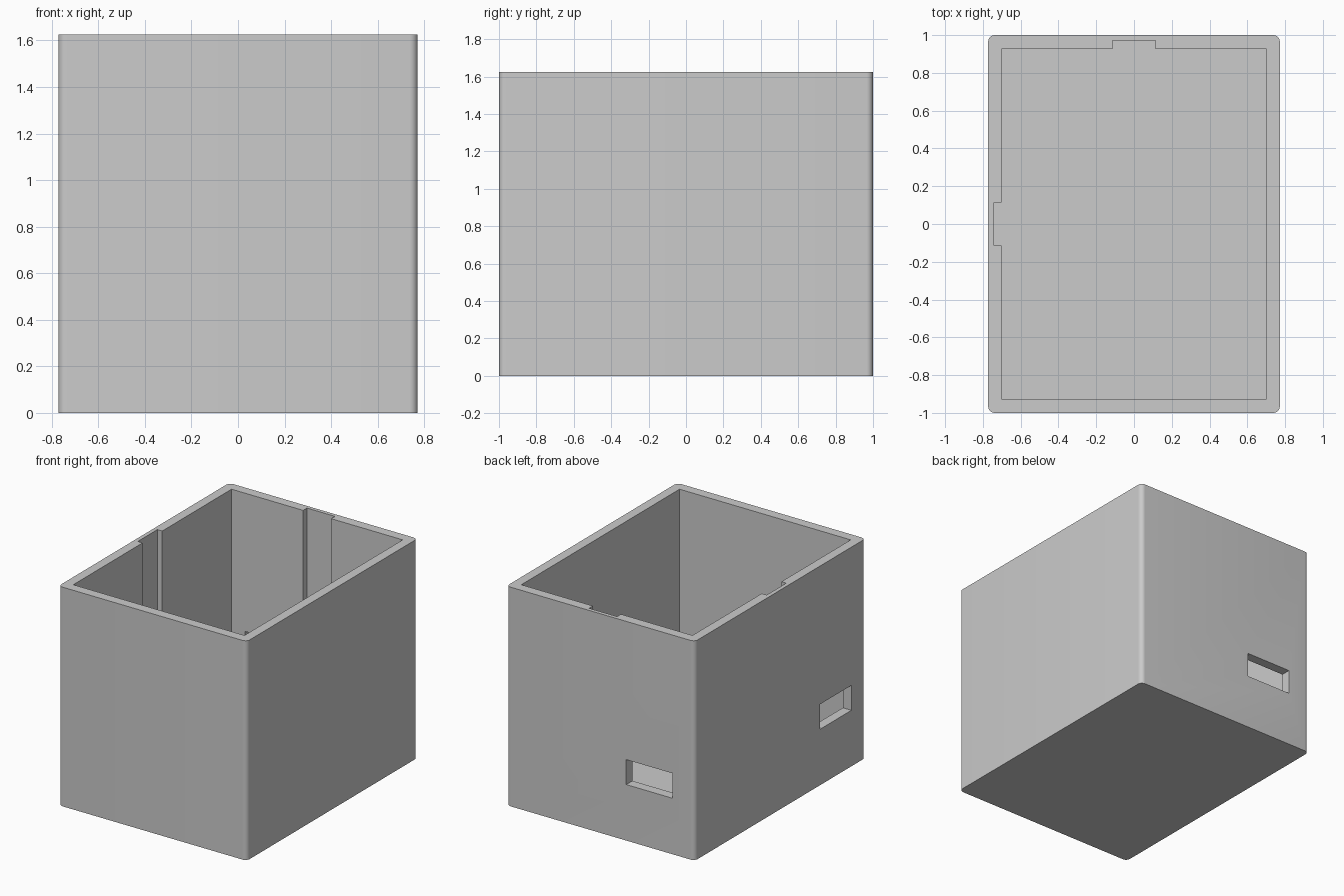
import bpy, bmesh, math

cube = bpy.data.objects.get("Cube")
if cube:
    bpy.data.objects.remove(cube, do_unlink=True)

HX, HY, HEIGHT = 0.772, 1.0, 1.625      # outer half sizes and height
IX, IY = 0.702, 0.927                   # inner half sizes
SLOT, FLOOR, RADIUS = 0.115, 0.073, 0.035

grey = bpy.data.materials.new("light grey")
colour = (0.6, 0.6, 0.6, 1)
grey.use_nodes = True
grey.diffuse_color = colour
grey.node_tree.nodes["Principled BSDF"].inputs["Base Color"].default_value = colour


def prism(name, outline, z0, z1, radius=0):
    """Extrude a flat outline upwards, with optional rounded upright edges."""
    bm = bmesh.new()
    base = bm.faces.new([bm.verts.new((x, y, z0)) for x, y in outline])
    top = bmesh.ops.extrude_face_region(bm, geom=[base])["geom"]
    for v in top:
        if isinstance(v, bmesh.types.BMVert):
            v.co.z = z1
    bmesh.ops.recalc_face_normals(bm, faces=bm.faces)
    if radius:
        upright = [e for e in bm.edges
                   if abs(e.verts[0].co.z - e.verts[1].co.z) > 0.1]
        bmesh.ops.bevel(bm, geom=upright, offset=radius, segments=8,
                        profile=0.5, affect='EDGES')
    mesh = bpy.data.meshes.new(name)
    bm.to_mesh(mesh)
    bm.free()
    mesh.materials.append(grey)
    obj = bpy.data.objects.new(name, mesh)
    bpy.context.collection.objects.link(obj)
    return obj


def rect(x0, x1, y0, y1):
    return [(x0, y0), (x1, y0), (x1, y1), (x0, y1)]


def cut(target, cutter):
    """Subtract the cutter and discard it."""
    mod = target.modifiers.new("cut", 'BOOLEAN')
    mod.operation = 'DIFFERENCE'
    mod.solver = 'EXACT'
    mod.object = cutter
    bpy.context.view_layer.objects.active = target
    bpy.ops.object.modifier_apply(modifier=mod.name)
    bpy.data.objects.remove(cutter, do_unlink=True)


# Outer box with rounded upright corners
box = prism("open_box", rect(-HX, HX, -HY, HY), 0, HEIGHT, RADIUS)

# Cavity with a shallow upright slot in the back and side walls
cavity = [(-IX, -IY), (IX, -IY), (IX, IY),
          (SLOT, IY), (SLOT, 0.972), (-SLOT, 0.972), (-SLOT, IY),
          (-IX, IY), (-IX, SLOT), (-0.742, SLOT), (-0.742, -SLOT), (-IX, -SLOT)]
cut(box, prism("cavity", cavity, FLOOR, HEIGHT + 0.2))

# Rectangular windows through the back wall and the side wall
for outline in (rect(-0.59, -0.21, 0.85, 1.1), rect(-0.9, -0.65, -0.835, -0.465)):
    cut(box, prism("window", outline, 0.415, 0.6))

# Smooth corners, sharp edges
bpy.ops.object.select_all(action='DESELECT')
box.select_set(True)
bpy.context.view_layer.objects.active = box
bpy.ops.object.shade_smooth_by_angle(angle=math.radians(30))
